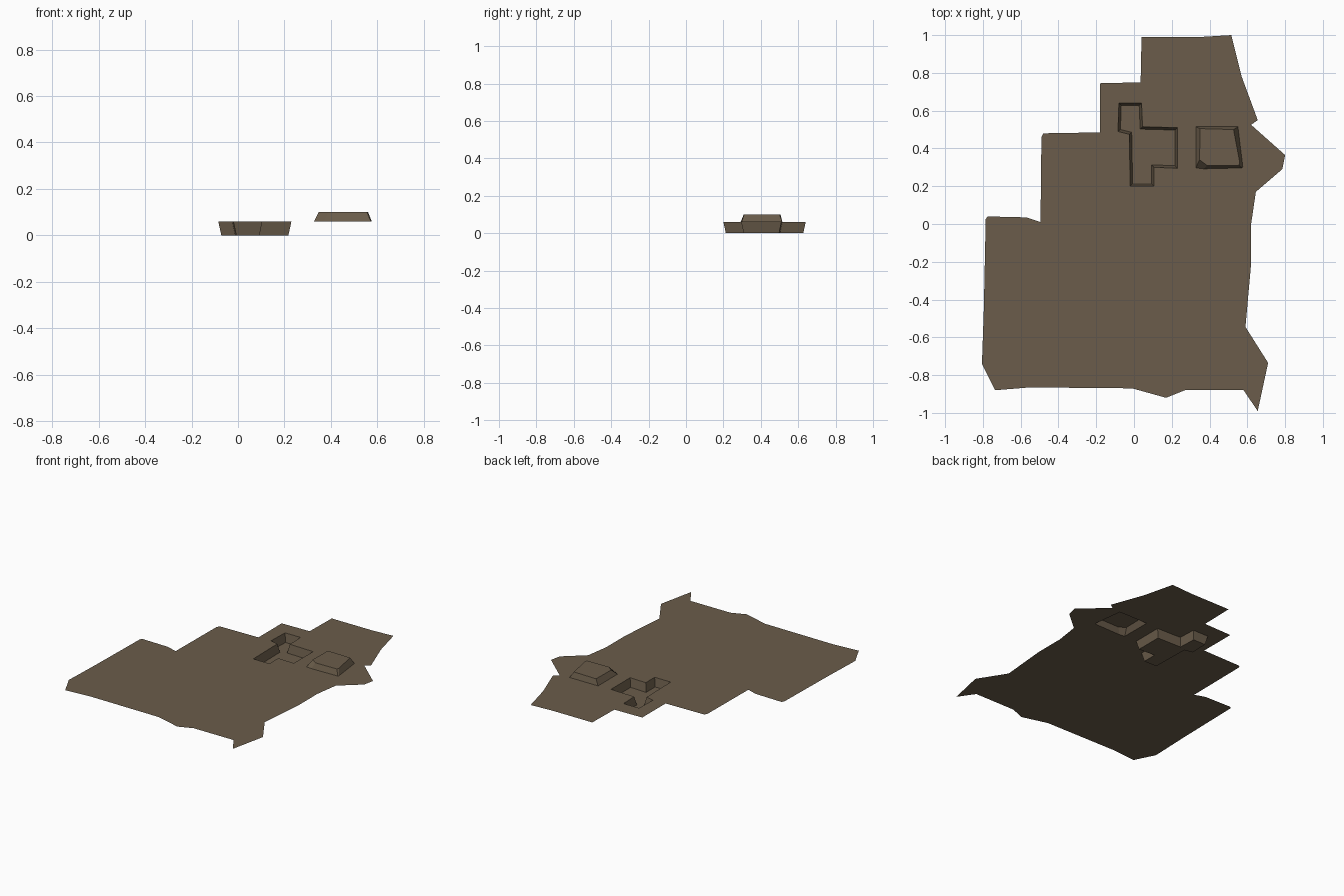
import bpy, bmesh
from mathutils import Vector

if "Cube" in bpy.data.objects:
    bpy.data.objects.remove(bpy.data.objects["Cube"])

GROUND_Z, FLOOR_Z, MOUND_Z = 0.06, 0.0, 0.10

soil = bpy.data.materials.new("brown_soil")
soil.diffuse_color = (0.145, 0.108, 0.069, 1)
soil.use_nodes = True
soil.node_tree.nodes["Principled BSDF"].inputs["Base Color"].default_value = soil.diffuse_color

# Plan outlines, clockwise from the top left
outline = [(.04, .99), (.35, .99), (.515, 1), (.57, .78), (.655, .55), (.62, .525),
           (.80, .365), (.785, .29), (.645, .17), (.62, 0), (.62, -.21), (.59, -.545),
           (.71, -.735), (.655, -.99), (.58, -.88), (.27, -.88), (.17, -.92), (-.01, -.87),
           (-.55, -.865), (-.735, -.88), (-.805, -.74), (-.795, -.45), (-.785, .025),
           (-.775, .04), (-.57, .035), (-.495, .01), (-.49, .46), (-.48, .48),
           (-.18, .485), (-.18, .745), (.035, .75)]
pit_rim = [(-.08, .64), (.04, .64), (.045, .515), (.23, .51), (.23, .295),
           (.105, .30), (.105, .20), (-.02, .20), (-.025, .475), (-.085, .49)]
mound_base = [(.327, .515), (.55, .515), (.576, .305), (.572, .297), (.37, .292), (.327, .297)]
mound_top = [(.35, .505), (.527, .50), (.56, .325), (.555, .311), (.388, .309), (.347, .34)]


def inset(loop, d):
    """Move every side of a clockwise loop inward by d."""
    pts, out = [Vector(p) for p in loop], []
    for i, p in enumerate(pts):
        a = (p - pts[i - 1]).normalized()
        b = (pts[(i + 1) % len(pts)] - p).normalized()
        na, nb = Vector((a.y, -a.x)), Vector((b.y, -b.x))
        out.append(p + (na + nb) * d / (1 + na.dot(nb)))
    return out


def add_loop(bm, loop, z):
    return [bm.verts.new((p[0], p[1], z)) for p in loop]


def finish(bm, name):
    mesh = bpy.data.meshes.new(name)
    bm.to_mesh(mesh)
    bm.free()
    mesh.materials.append(soil)
    bpy.context.collection.objects.link(bpy.data.objects.new(name, mesh))


def tapered_part(name, rim, cap, cap_z):
    """Sloping walls from the ground level to a flat cap."""
    bm = bmesh.new()
    a, b = add_loop(bm, rim, GROUND_Z), add_loop(bm, cap, cap_z)
    n = len(a)
    for i in range(n):
        j = (i + 1) % n
        bm.faces.new((a[j], a[i], b[i], b[j]))
    bm.faces.new(b[::-1])
    finish(bm, name)


# Ground sheet with openings for the pit and the mound
bm = bmesh.new()
edges = []
for loop in (outline, pit_rim, mound_base):
    v = add_loop(bm, loop, GROUND_Z)
    edges += [bm.edges.new((v[i - 1], v[i])) for i in range(len(v))]
bmesh.ops.triangle_fill(bm, edges=edges, use_beauty=True, normal=(0, 0, 1))
for f in bm.faces:
    f.normal_update()
    if f.normal.z < 0:
        f.normal_flip()
finish(bm, "ground_sheet")

# Sunken pit and raised mound
tapered_part("sunken_pit", pit_rim, inset(pit_rim, .013), FLOOR_Z)
tapered_part("raised_mound", mound_base, mound_top, MOUND_Z)
